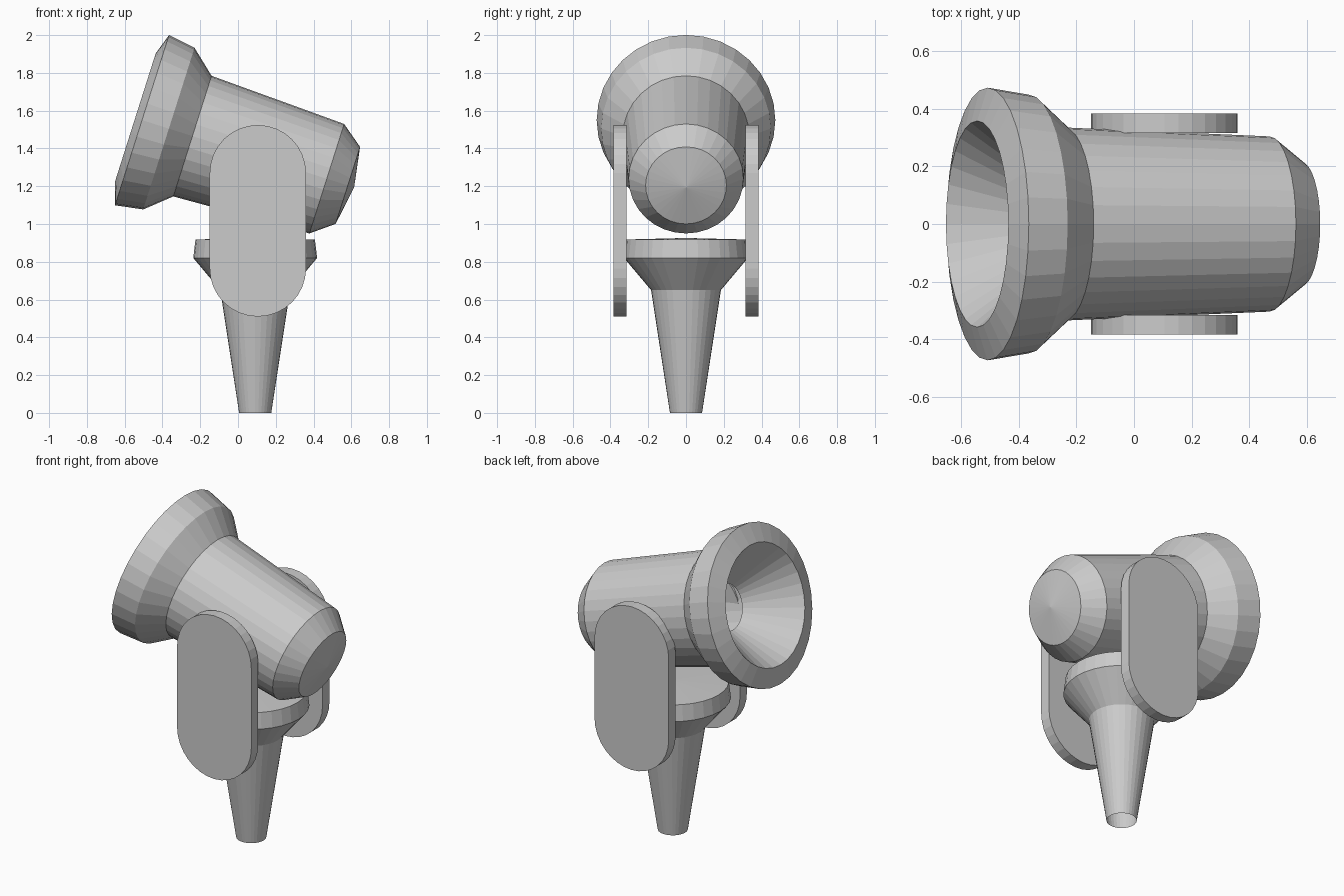
import bpy, bmesh, math

if "Cube" in bpy.data.objects:
    bpy.data.objects.remove(bpy.data.objects["Cube"])

SIDES = 32


def finish(name, bm):
    mesh = bpy.data.meshes.new(name)
    bm.to_mesh(mesh)
    bm.free()
    obj = bpy.data.objects.new(name, mesh)
    bpy.context.collection.objects.link(obj)
    return obj


def lathe(name, profile, location, tilt=0.0):
    """Turn (height, radius) points around local z; radius 0 makes a tip."""
    bm = bmesh.new()
    rings = []
    for h, r in profile:
        if r == 0:
            rings.append([bm.verts.new((0, 0, h))] * SIDES)
        else:
            rings.append([bm.verts.new((r * math.cos(2 * math.pi * i / SIDES),
                                        r * math.sin(2 * math.pi * i / SIDES), h))
                          for i in range(SIDES)])
    for a, b in zip(rings, rings[1:]):
        for i in range(SIDES):
            j = (i + 1) % SIDES
            bm.faces.new(list(dict.fromkeys((a[i], a[j], b[j], b[i]))))
    obj = finish(name, bm)
    obj.location = location
    obj.rotation_euler = (0, tilt, 0)
    return obj


def bracket(name, y, x=0.105, z=1.017, r=0.255, half=0.252, thick=0.068):
    """Upright plate with rounded ends, centred on y."""
    bm = bmesh.new()
    n = 16
    outline = []
    for end in (0, 1):
        for i in range(n + 1):
            a = math.pi * (end + i / n)
            outline.append(bm.verts.new((x + r * math.cos(a), y - thick / 2,
                                         z + (half if end == 0 else -half) + r * math.sin(a))))
    face = bm.faces.new(outline)
    ext = bmesh.ops.extrude_face_region(bm, geom=[face], use_keep_orig=True)
    moved = [v for v in ext["geom"] if isinstance(v, bmesh.types.BMVert)]
    bmesh.ops.translate(bm, verts=moved, vec=(0, thick, 0))
    bmesh.ops.recalc_face_normals(bm, faces=bm.faces[:])
    return finish(name, bm)


# Tilted lamp head: open reflector, flared rim, tapered body, rear cap
lathe("lamp_head",
      [(0.235, 0.135), (-0.038, 0.358), (0.0, 0.473), (0.149, 0.449),
       (0.28, 0.335), (1.026, 0.304), (1.143, 0.214), (1.178, 0)],
      (-0.508, 0, 1.55), math.radians(107.6))

# Tapered stand, open underneath
lathe("stand",
      [(0, 0.085), (0.65, 0.185), (0.82, 0.328), (0.918, 0.316), (0.926, 0)],
      (0.091, 0, 0))

# Side brackets holding the head
for side, label in ((-1, "front"), (1, "back")):
    bracket(label + "_bracket", side * 0.35)
